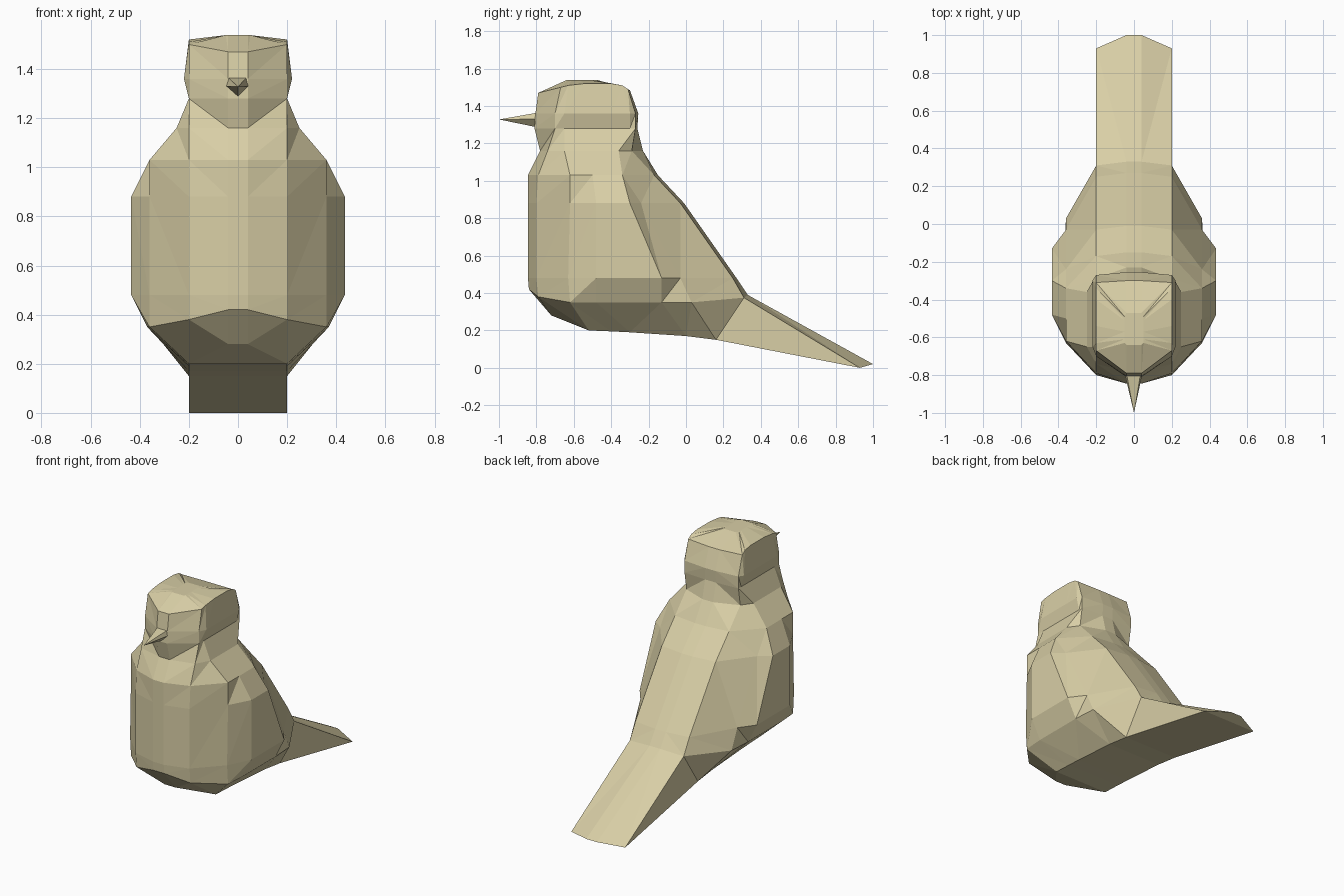
import bpy, bmesh

if "Cube" in bpy.data.objects:
    bpy.data.objects.remove(bpy.data.objects["Cube"])

# Column half-widths running from breast centre, round the side, to back centre
COLS = (.04, .2, .36, .435, .435, .36, .2, .04)

# Rings: width limit, height (one value or one per column), y of each column
RINGS = [
    # underside, running back to the tail tip
    (.2, (.28, .2, .195, .19, .17, .15, 0, .02), (-.72, -.52, -.4, -.3, 0, .16, .93, 1)),
    # belly edge and tail root
    (.37, (.42, .38, .35, .35, .35, .35, .375, .39), (-.84, -.79, -.62, -.48, -.13, .03, .31, .33)),
    (.435, .48, (-.845, -.8, -.63, -.48, -.13, -.03, .25, .27)),
    (.435, .88, (-.845, -.8, -.62, -.48, -.3, -.24, -.03, -.01)),
    # shoulders and neck
    (.36, 1.03, (-.845, -.79, -.62, -.5, -.4, -.34, -.17, -.15)),
    (.25, 1.16, (-.78, -.74, -.65, -.58, -.41, -.36, -.29, -.23)),
    # head
    (.2, 1.28, (-.81, -.7, -.65, -.55, -.4, -.3, -.27, -.26)),
    (.22, 1.36, (-.805, -.7, -.65, -.55, -.4, -.3, -.27, -.255)),
    (.2, (1.47, 1.5, 1.51, 1.52, 1.52, 1.51, 1.49, 1.485), (-.79, -.67, -.63, -.54, -.4, -.34, -.31, -.3)),
    # crown
    (.05, 1.538, (-.64, -.63, -.61, -.57, -.53, -.51, -.49, -.47)),
]


def finish(name, bm):
    bmesh.ops.remove_doubles(bm, verts=bm.verts, dist=.0005)
    bmesh.ops.recalc_face_normals(bm, faces=bm.faces)
    mesh = bpy.data.meshes.new(name)
    bm.to_mesh(mesh)
    bm.free()
    obj = bpy.data.objects.new(name, mesh)
    bpy.context.collection.objects.link(obj)
    mat = bpy.data.materials.get("straw") or bpy.data.materials.new("straw")
    mat.diffuse_color = (.69, .62, .38, 1)
    mat.use_nodes = True
    mat.node_tree.nodes["Principled BSDF"].inputs["Base Color"].default_value = mat.diffuse_color
    mesh.materials.append(mat)
    return obj


# Body, head and tail: one faceted loft
bm = bmesh.new()
loft = []
for width, z, ys in RINGS:
    zs = z if isinstance(z, tuple) else (z,) * 8
    pts = [(min(c, width), y, h) for c, y, h in zip(COLS, ys, zs)]
    loft.append([[bm.verts.new((s * x, y, h)) for x, y, h in pts] for s in (1, -1)])
for low, high in zip(loft, loft[1:]):
    for a, b in zip(low, high):
        for j in range(7):
            bm.faces.new((a[j], a[j + 1], b[j + 1]))
            bm.faces.new((a[j], b[j + 1], b[j]))
    for j in (0, 7):
        bm.faces.new((low[0][j], low[1][j], high[1][j], high[0][j]))
# Close the underside and crown with strips across
for right, left in (loft[0], loft[-1]):
    for j in range(7):
        bm.faces.new((right[j], left[j], left[j + 1], right[j + 1]))
finish("bird_body", bm)

# Beak: four-sided spike
bm = bmesh.new()
base = [bm.verts.new(p) for p in ((-.05, -.79, 1.33), (0, -.79, 1.285), (.045, -.79, 1.33),
                                  (.035, -.79, 1.365), (-.04, -.79, 1.365))]
tip = bm.verts.new((0, -1, 1.328))
bm.faces.new(base)
for i in range(5):
    bm.faces.new((base[i], base[(i + 1) % 5], tip))
finish("beak", bm)
